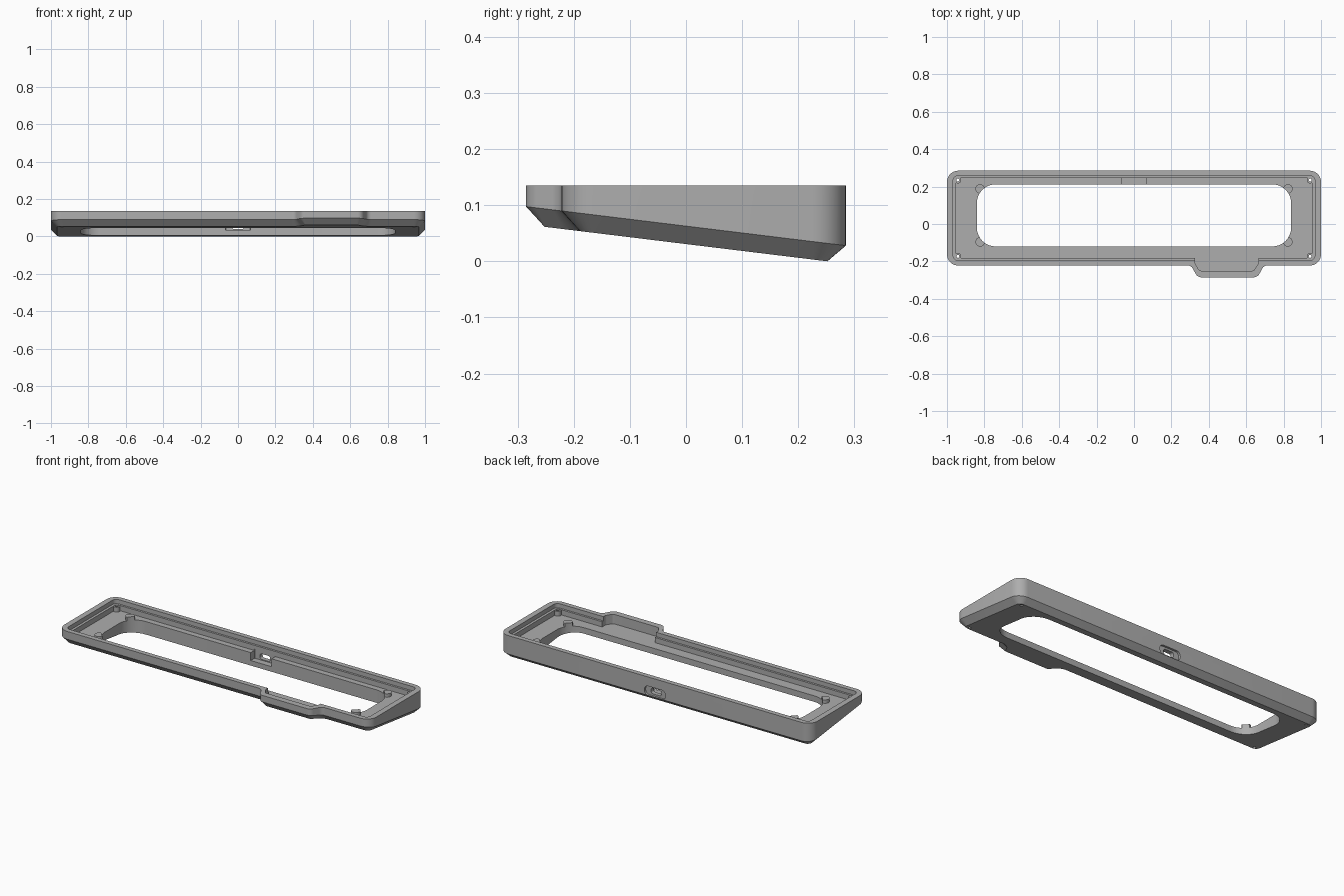
import bpy, bmesh, math
from mathutils import Vector

cube = bpy.data.objects.get("Cube")
if cube:
    bpy.data.objects.remove(cube, do_unlink=True)

grey = bpy.data.materials.new("matte_grey")
grey.use_nodes = True
grey.diffuse_color = (0.42, 0.42, 0.42, 1)
grey.node_tree.nodes["Principled BSDF"].inputs["Base Color"].default_value = (0.42, 0.42, 0.42, 1)

SLOPE = 0.122
TOP, LEDGE, FLOOR = 0.135, 0.11, 0.08
MID_Y = 0.031


def rounded(corners, steps=8):
    """Counter-clockwise outline with an arc at each (x, y, radius) corner."""
    out = []
    for i, (x, y, r) in enumerate(corners):
        p = Vector((x, y))
        a = (Vector(corners[i - 1][:2]) - p).normalized()
        b = (Vector(corners[(i + 1) % len(corners)][:2]) - p).normalized()
        if r == 0:
            out.append(p)
            continue
        half = a.angle(b) / 2
        centre = p + (a + b).normalized() * (r / math.sin(half))
        start = p + a * (r / math.tan(half)) - centre
        end = p + b * (r / math.tan(half)) - centre
        sweep = math.pi - 2 * half
        for k in range(steps + 1):
            t = k / steps
            out.append(centre + (start * math.sin((1 - t) * sweep)
                                 + end * math.sin(t * sweep)) / math.sin(sweep))
    return out


def rect(hx, y0, y1, r, cx=0):
    return rounded([(cx - hx, y0, r), (cx + hx, y0, r), (cx + hx, y1, r), (cx - hx, y1, r)])


def inset(points, d):
    out = []
    for i, p in enumerate(points):
        t1 = (p - points[i - 1]).normalized()
        t2 = (points[(i + 1) % len(points)] - p).normalized()
        n = Vector((-(t1 + t2).y, (t1 + t2).x)).normalized()
        out.append(p + n * d)
    return out


def loft(name, rings):
    """Closed solid through rings of equal length."""
    bm = bmesh.new()
    loops = [[bm.verts.new(v) for v in ring] for ring in rings]
    n = len(loops[0])
    for low, high in zip(loops, loops[1:]):
        for i in range(n):
            j = (i + 1) % n
            bm.faces.new((low[i], low[j], high[j], high[i]))
    bm.faces.new(loops[0][::-1])
    bm.faces.new(loops[-1])
    bmesh.ops.recalc_face_normals(bm, faces=bm.faces)
    mesh = bpy.data.meshes.new(name)
    bm.to_mesh(mesh)
    bm.free()
    mesh.materials.append(grey)
    obj = bpy.data.objects.new(name, mesh)
    bpy.context.collection.objects.link(obj)
    return obj


def prism(name, points, z0, z1):
    return loft(name, [[(p.x, p.y, z) for p in points] for z in (z0, z1)])


def slot(name, hx, hz, r, z, y0, y1):
    """Rounded bar running along y."""
    pts = rect(hx, z - hz, z + hz, r)
    return loft(name, [[(p.x, y, p.y) for p in pts] for y in (y0, y1)])


def circle(x, y, r):
    return [Vector((x + r * math.cos(a * math.tau / 20), y + r * math.sin(a * math.tau / 20)))
            for a in range(20)]


def combine(target, other, operation):
    mod = target.modifiers.new("combine", 'BOOLEAN')
    mod.operation, mod.solver, mod.object = operation, 'EXACT', other
    bpy.context.view_layer.objects.active = target
    bpy.ops.object.modifier_apply(modifier=mod.name)
    bpy.data.objects.remove(other, do_unlink=True)


# Shell: rounded outline with a front bulge, chamfered onto a tilted underside
outline = rounded([(-1, -0.222, 0.06), (0.305, -0.222, 0.03), (0.34, -0.285, 0.035),
                   (0.66, -0.285, 0.035), (0.695, -0.222, 0.03), (1, -0.222, 0.06),
                   (1, 0.285, 0.06), (-1, 0.285, 0.06)])
base = [(p.x, p.y, (0.252 - p.y) * SLOPE) for p in inset(outline, 0.033)]
belt = [(p.x, p.y, 0.028 + (0.285 - p.y) * SLOPE) for p in outline]
rim = [(p.x, p.y, TOP) for p in outline]
case = loft("keyboard_case", [base, belt, rim])

# Stepped recess and bulge pocket
pocket = rounded([(0.327, -0.17, 0), (0.327, -0.212, 0.02), (0.35, -0.25, 0.015),
                  (0.64, -0.25, 0.015), (0.665, -0.212, 0.02), (0.665, -0.17, 0)])
combine(case, prism("ledge_cut", rect(0.967, -0.194, 0.257, 0.025), LEDGE, 0.2), 'DIFFERENCE')
combine(case, prism("floor_cut", rect(0.952, -0.182, 0.245, 0.015), FLOOR, 0.2), 'DIFFERENCE')
combine(case, prism("pocket_cut", pocket, FLOOR, 0.2), 'DIFFERENCE')

# Screw bosses at the recess corners and at the opening corners
for sx in (-1, 1):
    for sy in (-1, 1):
        combine(case, prism("corner_boss", circle(sx * 0.942, MID_Y + sy * 0.204, 0.018),
                            FLOOR - 0.005, LEDGE - 0.002), 'UNION')
        combine(case, prism("corner_hole", circle(sx * 0.942, MID_Y + sy * 0.204, 0.008),
                            -0.1, 0.2), 'DIFFERENCE')
        combine(case, prism("opening_boss", circle(sx * 0.823, 0.046 + sy * 0.142, 0.025),
                            FLOOR - 0.005, FLOOR + 0.02), 'UNION')

# Large rounded opening through the floor
combine(case, prism("opening_cut", rect(0.84, -0.12, 0.212, 0.1), -0.1, 0.2), 'DIFFERENCE')

# Rear socket: inner pocket, through slot and shallow outer recess
combine(case, prism("socket_pocket", rect(0.067, 0.15, 0.248, 0.004), 0.034, FLOOR + 0.01), 'DIFFERENCE')
combine(case, slot("socket_slot", 0.033, 0.016, 0.012, 0.055, 0.2, 0.4), 'DIFFERENCE')
combine(case, slot("socket_recess", 0.067, 0.027, 0.024, 0.055, 0.273, 0.4), 'DIFFERENCE')

bpy.ops.object.select_all(action='DESELECT')
case.select_set(True)
bpy.context.view_layer.objects.active = case
bpy.ops.object.shade_smooth_by_angle(angle=math.radians(30))
